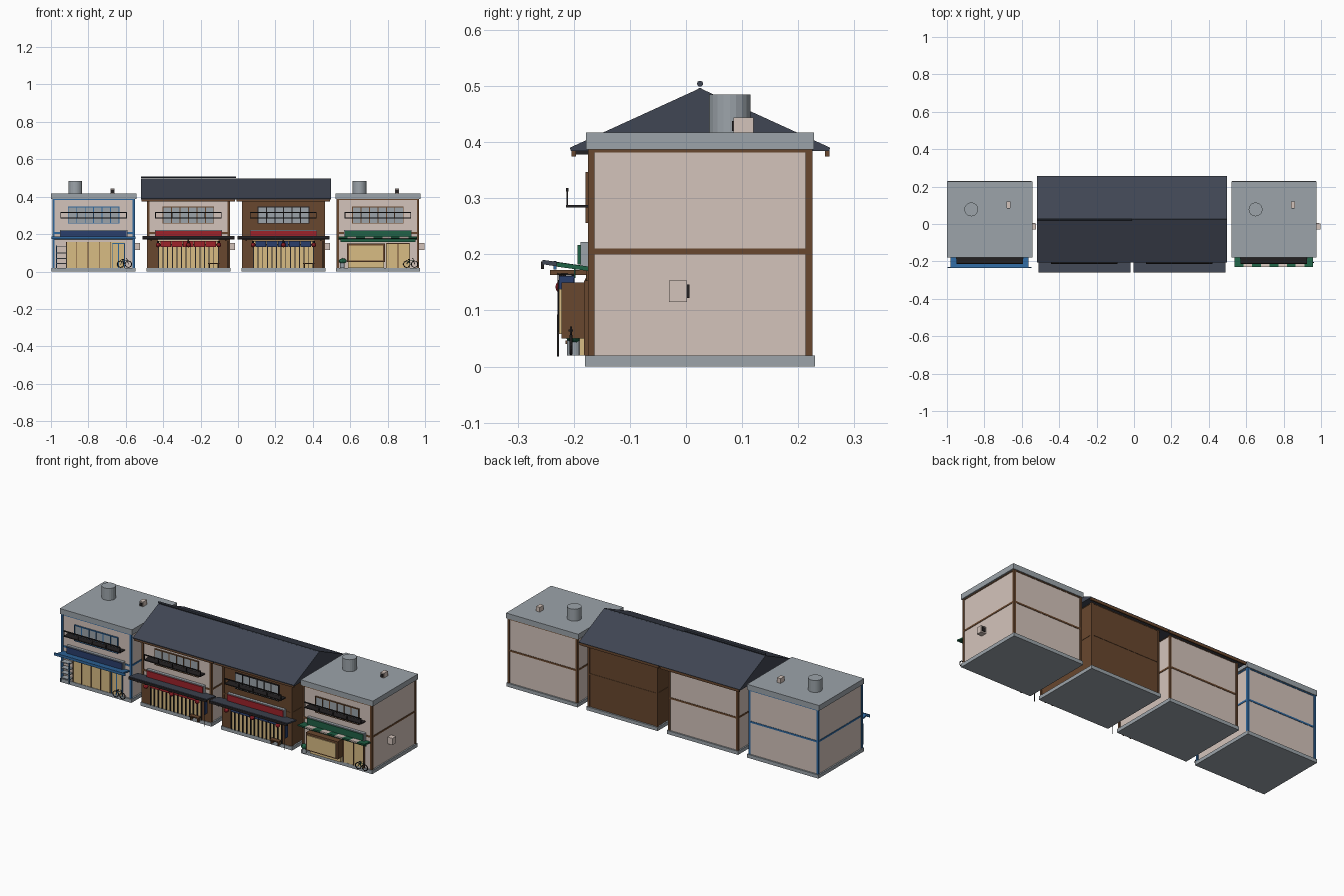
import bpy, bmesh, math
from mathutils import Matrix, Vector

cube = bpy.data.objects.get("Cube")
if cube:
    bpy.data.objects.remove(cube, do_unlink=True)


def material(name, rgb):
    m = bpy.data.materials.new(name)
    m.use_nodes = True
    col = [((c / 255 + 0.055) / 1.055) ** 2.4 for c in rgb] + [1]
    m.diffuse_color = col
    m.node_tree.nodes["Principled BSDF"].inputs["Base Color"].default_value = col
    return m


BEIGE = material("beige plaster", (212, 196, 187))
BROWN = material("brown timber", (104, 71, 46))
GREY = material("concrete grey", (156, 164, 170))
SLATE = material("slate tile", (64, 70, 83))
BLACK = material("dark iron", (36, 33, 34))
BLUE = material("bright blue", (48, 104, 158))
NAVY = material("navy cloth", (42, 62, 108))
RED = material("red cloth", (158, 34, 42))
TAN = material("warm tan", (216, 188, 132))
GREEN = material("leaf green", (32, 98, 70))

prefix, cx = "", 0.0


def finish(name, bm, mat):
    me = bpy.data.meshes.new(prefix + name)
    bmesh.ops.recalc_face_normals(bm, faces=bm.faces)
    bm.to_mesh(me)
    bm.free()
    me.materials.append(mat)
    ob = bpy.data.objects.new(prefix + name, me)
    ob.location.x = cx
    bpy.context.scene.collection.objects.link(ob)


def boxes(name, mat, *parts):
    """One object made of boxes, each given as x, y and z ranges."""
    bm = bmesh.new()
    for ranges in parts:
        mid = Vector([sum(r) / 2 for r in ranges])
        size = Vector([r[1] - r[0] for r in ranges])
        bmesh.ops.create_cube(bm, size=1, matrix=Matrix.LocRotScale(mid, None, size))
    finish(name, bm, mat)


def cyl(name, mat, pos, r, depth, axis="Z", seg=20):
    bm = bmesh.new()
    rot = Matrix.Rotation(math.pi / 2 if axis == "X" else 0, 4, "Y")
    bmesh.ops.create_cone(bm, cap_ends=True, segments=seg, radius1=r, radius2=r, depth=depth,
                          matrix=Matrix.Translation(pos) @ rot)
    finish(name, bm, mat)


def ball(name, mat, pos, r, stretch=1):
    bm = bmesh.new()
    bmesh.ops.create_icosphere(bm, subdivisions=2, radius=r,
                               matrix=Matrix.LocRotScale(Vector(pos), None, Vector((stretch, 1, 1))))
    finish(name, bm, mat)


def prism(name, mat, profile, x0, x1):
    """Extrude a (y, z) profile along x."""
    bm = bmesh.new()
    f = bm.faces.new([bm.verts.new((x0, y, z)) for y, z in profile])
    ext = bmesh.ops.extrude_face_region(bm, geom=[f], use_keep_orig=True)["geom"]
    bmesh.ops.translate(bm, vec=(x1 - x0, 0, 0), verts=[v for v in ext if isinstance(v, bmesh.types.BMVert)])
    finish(name, bm, mat)


def rod(name, mat, points, r, closed=False):
    cu = bpy.data.curves.new(prefix + name, "CURVE")
    cu.dimensions, cu.bevel_depth, cu.bevel_resolution = "3D", r, 1
    sp = cu.splines.new("POLY")
    sp.points.add(len(points) - 1)
    for p, co in zip(sp.points, points):
        p.co = (*co, 1)
    sp.use_cyclic_u = closed
    cu.materials.append(mat)
    ob = bpy.data.objects.new(prefix + name, cu)
    ob.location.x = cx
    bpy.context.scene.collection.objects.link(ob)


def shell(wall, trim):
    boxes("base", GREY, ((-.225, .225), (-.18, .23), (0, .02)))
    boxes("walls", wall, ((-.217, .217), (-.171, .221), (.02, .388)))
    boxes("corner_posts", trim, *[((x - .006, x + .006), (y - .006, y + .006), (.02, .387))
                                  for x in (-.215, .215) for y in (-.169, .219)])
    for name, z0, z1 in (("floor_band", .2, .21), ("top_band", .381, .388)):
        boxes(name, trim, ((-.219, .219), (-.173, .223), (z0, z1)))
    # meter box on the side wall
    boxes("meter_box", BEIGE, ((.217, .248), (-.03, .002), (.115, .153)))
    boxes("meter_vent", BLACK, ((.224, .242), (.002, .006), (.122, .146)))


def upper_windows(trim):
    boxes("window_glass", GREY, ((-.136, .136), (-.176, -.17), (.258, .345)))
    xs = [-.136 + i * .272 / 6 for i in range(7)]
    bars = [((x - .002, x + .002), (-.179, -.17), (.258, .345)) for x in xs]
    bars += [((-.138, .138), (-.179, -.17), (z - .002, z + .002)) for z in (.258, .345)]
    boxes("window_frame", trim, *bars)
    # balcony rail
    rail = [((-.178, .178), (-.214, -.209), (.312, .318)), ((-.178, .178), (-.214, -.172), (.283, .288))]
    rail += [((x - .0015, x + .0015), (-.213, -.21), (.285, .315)) for x in (-.176, -.088, 0, .088, .176)]
    boxes("balcony_rail", BLACK, *rail)


def signboard(mat):
    boxes("sign_backing", GREY, ((-.18, .18), (-.188, -.171), (.178, .222)))
    boxes("sign_face", mat, ((-.176, .176), (-.193, -.186), (.182, .217)))


def flat_roof():
    boxes("roof_slab", GREY, ((-.228, .228), (-.178, .228), (.387, .417)))
    cyl("water_tank", GREY, (-.098, .078, .451), .037, .068)
    boxes("roof_vent", BEIGE, ((.091, .113), (.085, .12), (.417, .444)))
    boxes("vent_grille", BLACK, ((.094, .11), (.082, .086), (.42, .438)))


def awning(mat, x0, x1, y0, name="awning"):
    rise = (-.172 - y0) * .17
    prism(name, mat, [(-.172, .17), (-.172, .178), (y0, .176 + rise), (y0, .168 + rise)], x0, x1)


def bicycle(x, y, paint):
    for name, dx in (("rear_wheel", -.021), ("front_wheel", .021)):
        ring = [(x + dx + .017 * math.cos(a * math.pi / 8), y, .039 + .017 * math.sin(a * math.pi / 8))
                for a in range(16)]
        rod(name, BLACK, ring, .0025, True)
    rod("bicycle_frame", paint, [(x - .021, y, .039), (x - .008, y, .06), (x + .014, y, .06),
                                 (x, y, .039), (x - .008, y, .06)], .002)
    rod("bicycle_fork", BLACK, [(x + .021, y, .039), (x + .013, y, .068), (x + .007, y, .07)], .002)
    boxes("bicycle_saddle", BLACK, ((x - .015, x - .003), (y - .004, y + .004), (.062, .066)))


def door(frame, x0, x1, z1):
    boxes("door_panel", TAN, ((x0, x1), (-.179, -.17), (.02, z1)))
    boxes("door_frame", frame, ((x0, x1), (-.182, -.17), (z1 - .003, z1 + .003)),
          *[((x - .002, x + .002), (-.182, -.17), (.02, z1)) for x in (x0, (x0 + x1) / 2, x1)])


def tiled_house(curtain, ridge_z):
    # gabled roof, ridge cap and gutters
    prism("gable_roof", SLATE, [(-.205, .384), (-.207, .39), (.025, .496), (.257, .39), (.255, .384)], -.2545, .2545)
    cyl("ridge_cap", SLATE, (0, .025, ridge_z), .0055, .509, "X", 10)
    boxes("gutters", BROWN, *[((-.25, .25), (y - .004, y + .004), (.374, .387)) for y in (-.2, .252)])
    boxes("eave_boards", BLACK, ((-.225, .225), (-.196, -.171), (.378, .386)))
    signboard(RED)
    # shopfront lattice
    boxes("shop_front", TAN, ((-.162, .162), (-.178, -.17), (.02, .165)))
    slats = [((x - .0025, x + .0025), (-.184, -.17), (.02, .14)) for x in [-.16 + i * .32 / 13 for i in range(14)]]
    boxes("shop_lattice", BLACK, ((-.165, .165), (-.185, -.17), (.14, .147)), *slats)
    boxes("shop_side_panels", BROWN, *[((x - .0235, x + .0235), (-.177, -.17), (.02, .17)) for x in (-.1855, .1855)])
    # pent roof over the shop
    awning(SLATE, -.246, .246, -.256, "pent_roof")
    boxes("pent_edge", BLACK, ((-.246, .246), (-.258, -.253), (.174, .187)))
    boxes("pent_brackets", BROWN, *[((x - .004, x + .004), (-.242, -.171), (.163, .172)) for x in (-.2, 0, .2)])
    # split curtain and lanterns
    boxes("door_curtain", curtain, *[((-.15 + i * .06, -.092 + i * .06), (-.202, -.199), (.131, .162))
                                     for i in range(5)])
    rod("curtain_rod", BROWN, [(-.165, -.2, .162), (.165, -.2, .162)], .002)
    for side, x in (("left", .162), ("middle", 0), ("right", -.162)):
        ball(side + "_lantern", RED, (x, -.22, .142), .013)
        cyl(side + "_lantern_cap", BLACK, (x, -.22, .157), .006, .012, seg=10)
    # bench and street banner
    boxes("bench", BROWN, ((.105, .165), (-.215, -.19), (.04, .046)),
          *[((x - .003, x + .003), (-.212, -.193), (.02, .04)) for x in (.112, .158)])
    rod("banner_pole", BLACK, [(.212, -.228, .018), (.212, -.228, .165), (.212, -.198, .163)], .002)
    boxes("banner", NAVY, ((.2105, .2135), (-.226, -.2), (.082, .161)))


# blue trimmed shop
prefix, cx = "blue_shop_", -.772
shell(BEIGE, BLUE)
upper_windows(BLUE)
flat_roof()
signboard(NAVY)
awning(BLUE, -.21, .207, -.235)
boxes("awning_edge", BLUE, ((-.224, .224), (-.236, -.231), (.173, .188)))
boxes("shop_front", TAN, ((-.145, .165), (-.177, -.17), (.02, .157)))
boxes("front_mullions", BROWN, *[((x - .0015, x + .0015), (-.18, -.17), (.02, .157)) for x in (-.145, -.09, -.03, .03, .09)])
door(BLUE, .1, .165, .15)
boxes("shelf_rack", GREY, *[((-.198, -.145), (-.21, -.178), (z, z + .005)) for z in (.04, .068, .096, .13)])
boxes("shelf_posts", BLUE, *[((x - .002, x + .002), (-.212, -.208), (.02, .14)) for x in (-.198, -.146)])
bicycle(.165, -.205, BLUE)

# plaster tiled house
prefix, cx = "plaster_house_", -.265
shell(BEIGE, BROWN)
upper_windows(BROWN)
tiled_house(RED, .504)

# timber tiled house
prefix, cx = "timber_house_", .243
shell(BROWN, BROWN)
upper_windows(BLACK)
tiled_house(NAVY, .491)

# green grocer
prefix, cx = "green_shop_", .748
shell(BEIGE, BROWN)
upper_windows(BROWN)
flat_roof()
signboard(GREEN)
step = .42 / 9
for i in range(9):
    awning(BEIGE if i % 2 else GREEN, -.21 + i * step, -.21 + (i + 1) * step, -.231, "awning_stripe_%d" % (i + 1))
boxes("awning_valance", GREEN, ((-.2, .2), (-.2, -.197), (.158, .174)))
boxes("counter_case", BROWN, ((-.165, .037), (-.222, -.171), (.05, .15)))
boxes("counter_window", TAN, ((-.155, .027), (-.226, -.221), (.058, .138)))
boxes("counter_base", TAN, ((-.16, .032), (-.19, -.171), (.02, .05)))
door(BROWN, .045, .17, .15)
cyl("plant_pot", GREY, (-.19, -.2, .033), .012, .026, seg=14)
ball("plant", GREEN, (-.188, -.2, .056), .015, 1.4)
bicycle(.175, -.205, GREEN)
